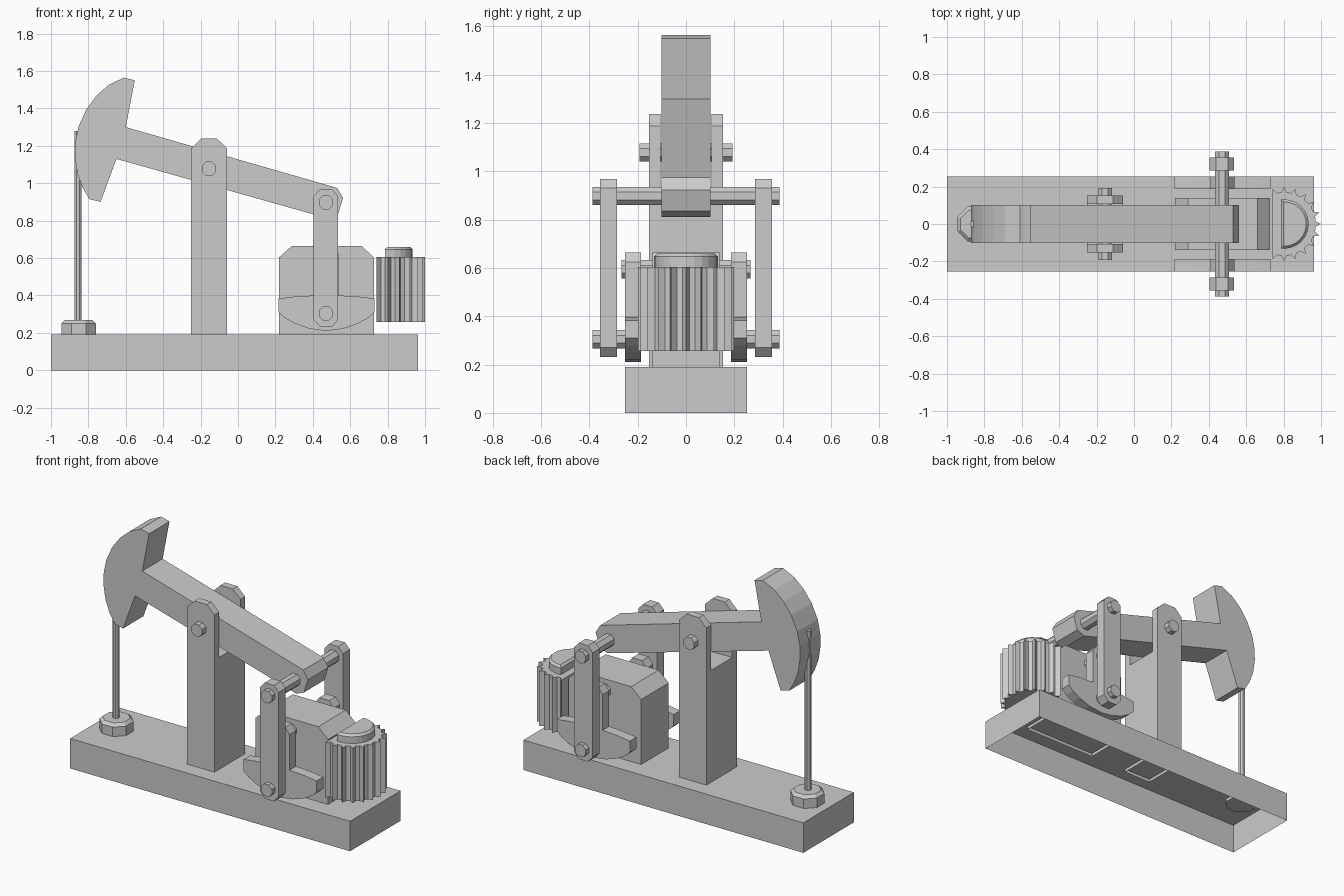
import bpy, bmesh
from math import sin, cos, pi, radians

if "Cube" in bpy.data.objects:
    bpy.data.objects.remove(bpy.data.objects["Cube"])


def prism(name, pts, lo, hi, axis='Y', mirror=False):
    """Extrude a 2D profile: (x, z) along Y or (x, y) along Z."""
    put = (lambda a, b, d: (a, d, b)) if axis == 'Y' else (lambda a, b, d: (a, b, d))
    bm = bmesh.new()
    face = bm.faces.new([bm.verts.new(put(a, b, lo)) for a, b in pts])
    ext = bmesh.ops.extrude_face_region(bm, geom=[face])
    moved = [g for g in ext['geom'] if isinstance(g, bmesh.types.BMVert)]
    bmesh.ops.translate(bm, verts=moved, vec=put(0, 0, hi - lo))
    bmesh.ops.recalc_face_normals(bm, faces=bm.faces)
    me = bpy.data.meshes.new(name)
    bm.to_mesh(me)
    bm.free()
    ob = bpy.data.objects.new(name, me)
    bpy.context.collection.objects.link(ob)
    if mirror:
        m = ob.modifiers.new("mirror", 'MIRROR')
        m.use_axis = (False, True, False)
    return ob


def open_bottom(ob):
    """Remove the downward face at the foot of a part."""
    bm = bmesh.new()
    bm.from_mesh(ob.data)
    low = min(v.co.z for v in bm.verts) + 1e-4
    bmesh.ops.delete(bm, geom=[f for f in bm.faces if all(v.co.z < low for v in f.verts)],
                     context='FACES_ONLY')
    bm.to_mesh(ob.data)
    bm.free()


def ring(cx, cy, r, n=8):
    return [(cx + r * cos(2 * pi * (i + .5) / n), cy + r * sin(2 * pi * (i + .5) / n)) for i in range(n)]


def chamfer_top(ob, width):
    """Bevel the edges around the upper face."""
    bm = bmesh.new()
    bm.from_mesh(ob.data)
    top = max(v.co.z for v in bm.verts) - 1e-4
    edges = [e for e in bm.edges if all(v.co.z > top for v in e.verts)]
    bmesh.ops.bevel(bm, geom=edges, offset=width, segments=1, affect='EDGES')
    bm.to_mesh(ob.data)
    bm.free()


# Hollow base
base = prism("base", [(-1, 0), (.963, 0), (.963, .19), (-1, .19)], -.253, .253)
open_bottom(base)

# Forked support post, slot cut for the beam
post = prism("support_post", [(-.25, .17), (-.058, .17), (-.058, 1.187), (-.112, 1.238),
                              (-.198, 1.238), (-.25, 1.187)], -.153, .153)
slot = prism("slot_cutter", [(-.4, .9), (.1, .9), (.1, 1.4), (-.4, 1.4)], -.106, .106)
cut = post.modifiers.new("slot", 'BOOLEAN')
cut.operation, cut.object, cut.solver = 'DIFFERENCE', slot, 'EXACT'
bpy.context.view_layer.objects.active = post
bpy.ops.object.modifier_apply(modifier=cut.name)
bpy.data.objects.remove(slot)
open_bottom(post)
prism("beam_pivot", ring(-.155, 1.078, .041), -.193, .193)

# Walking beam with curved head
prism("beam_and_head", [
    (.53, .975), (.562, .922), (.535, .835), (.48, .812),
    (-.65, 1.13), (-.735, .9), (-.795, .915), (-.83, .975), (-.858, 1.05), (-.872, 1.14),
    (-.87, 1.22), (-.852, 1.305), (-.81, 1.397), (-.755, 1.47), (-.69, 1.527),
    (-.61, 1.565), (-.552, 1.55), (-.6, 1.3)], -.102, .102)

# Well cap and pump rod
cap = prism("well_cap", ring(-.852, 0, .1), .17, .268, 'Z')
chamfer_top(cap, .018)
prism("pump_rod", ring(-.855, 0, .02), .25, 1.28, 'Z')

# Gearbox
box = prism("gearbox", [(.218, .17), (.728, .17), (.728, .602), (.66, .665), (.288, .665),
                        (.218, .602)], -.138, .138)
open_bottom(box)
prism("gearbox_shaft", ring(.47, .595, .041), -.267, .267)

# Cranks with counterweights
half = [(0, .21), (.09, .222), (.17, .25), (.223, .28), (.256, .31), (.256, .383),
        (.17, .394), (.065, .4), (.065, .625), (.035, .665)]
profile = [(.473 + x, z) for x, z in half] + [(.473 - x, z) for x, z in half[:0:-1]]
prism("crank_counterweight", profile, .187, .253, mirror=True)

# Connecting rods, crank pins and crossbar
prism("connecting_rod", [(.405, .27), (.438, .232), (.502, .232), (.535, .27),
                         (.535, .932), (.502, .968), (.438, .968), (.405, .932)],
      .286, .356, mirror=True)
prism("crank_pin", ring(.47, .305, .041), .22, .387, mirror=True)
prism("crossbar", ring(.47, .898, .041), -.387, .387)

# Finned motor
fins = []
for k in range(-6, 7):
    for off, r in ((-5, .17), (0, .198), (5, .17)):
        a = radians(18 * k + off)
        if abs(18 * k + off) <= 108:
            fins.append((.802 + r * cos(a), r * sin(a)))
prism("motor", fins, .257, .605, 'Z')

# Half-round motor cap
dome = prism("motor_cap", [(.785, -.132)] + [
    (.802 + .132 * cos(radians(a)), .132 * sin(radians(a))) for a in range(-90, 91, 15)]
    + [(.785, .132)], .59, .66, 'Z')
chamfer_top(dome, .013)
